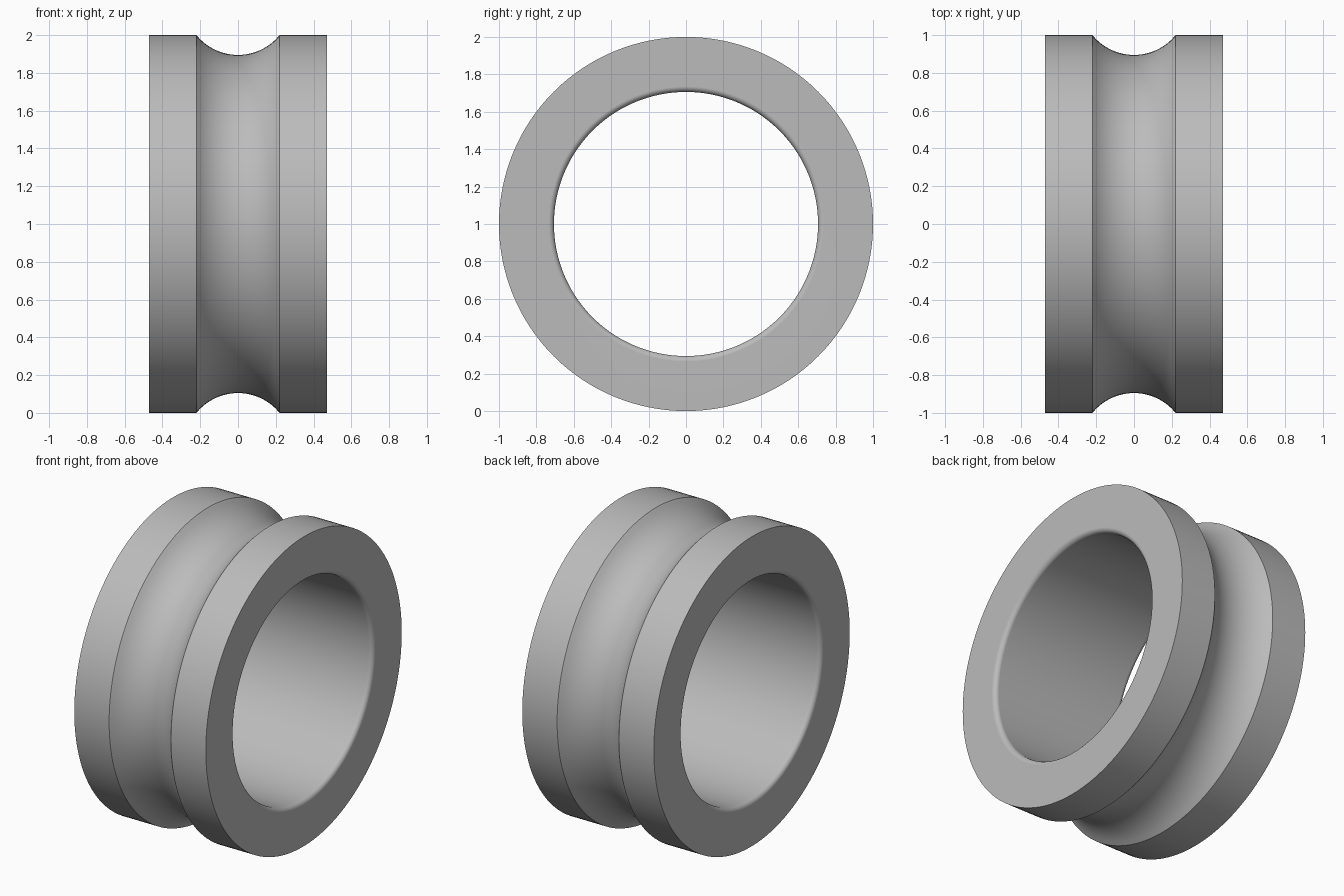
import bpy, bmesh
from math import pi, sin, cos, asin, radians
from mathutils import Vector

cube = bpy.data.objects.get("Cube")
if cube:
    bpy.data.objects.remove(cube)

HALF_WIDTH, OUTER, BORE = 0.47, 1.0, 0.706
FILLET, GROOVE_HALF, GROOVE_DEPTH = 0.03, 0.215, 0.105
EDGE_BREAK = 0.006
SEGMENTS = 128

# Plain grey metal
grey = bpy.data.materials.new("grey_metal")
grey.use_nodes = True
colour = (0.5, 0.5, 0.5, 1)
grey.diffuse_color = colour
grey.node_tree.nodes["Principled BSDF"].inputs["Base Color"].default_value = colour


def arc(cx, cr, radius, start, end, steps):
    """Points (x, r) on a circular arc."""
    angles = [start + (end - start) * i / steps for i in range(steps + 1)]
    return [(cx + radius * cos(a), cr + radius * sin(a)) for a in angles]


# Half section: rounded bore mouth, flat side, outer rim, groove flank
half = arc(HALF_WIDTH - FILLET, BORE + FILLET, FILLET, -pi / 2, 0, 8)
half += [(HALF_WIDTH, OUTER), (GROOVE_HALF + EDGE_BREAK, OUTER)]
drop = GROOVE_DEPTH - EDGE_BREAK
radius = (GROOVE_HALF ** 2 + drop ** 2) / (2 * drop)
sweep = asin(GROOVE_HALF / radius)
groove = arc(0, OUTER - GROOVE_DEPTH + radius, radius, -pi / 2 + sweep, -pi / 2 - sweep, 24)
profile = half + groove + [(-x, r) for x, r in reversed(half)]

# Revolve the section about the x axis
bm = bmesh.new()
verts = [bm.verts.new((x, 0, r)) for x, r in profile]
edges = [bm.edges.new((v, verts[(i + 1) % len(verts)])) for i, v in enumerate(verts)]
bmesh.ops.spin(bm, geom=verts + edges, cent=(0, 0, 0), axis=(1, 0, 0),
               angle=2 * pi, steps=SEGMENTS, use_merge=True)
bmesh.ops.remove_doubles(bm, verts=bm.verts, dist=1e-5)
bmesh.ops.recalc_face_normals(bm, faces=bm.faces)
bmesh.ops.translate(bm, verts=bm.verts, vec=Vector((0, 0, OUTER)))

mesh = bpy.data.meshes.new("grooved_ring")
bm.to_mesh(mesh)
bm.free()
mesh.materials.append(grey)
ring = bpy.data.objects.new("grooved_ring", mesh)
bpy.context.collection.objects.link(ring)

# Smooth curves, crisp corners, flat side faces
bpy.ops.object.select_all(action="DESELECT")
ring.select_set(True)
bpy.context.view_layer.objects.active = ring
bpy.ops.object.shade_smooth_by_angle(angle=radians(18))
weighted = ring.modifiers.new("flat_sides", "WEIGHTED_NORMAL")
weighted.keep_sharp = True
